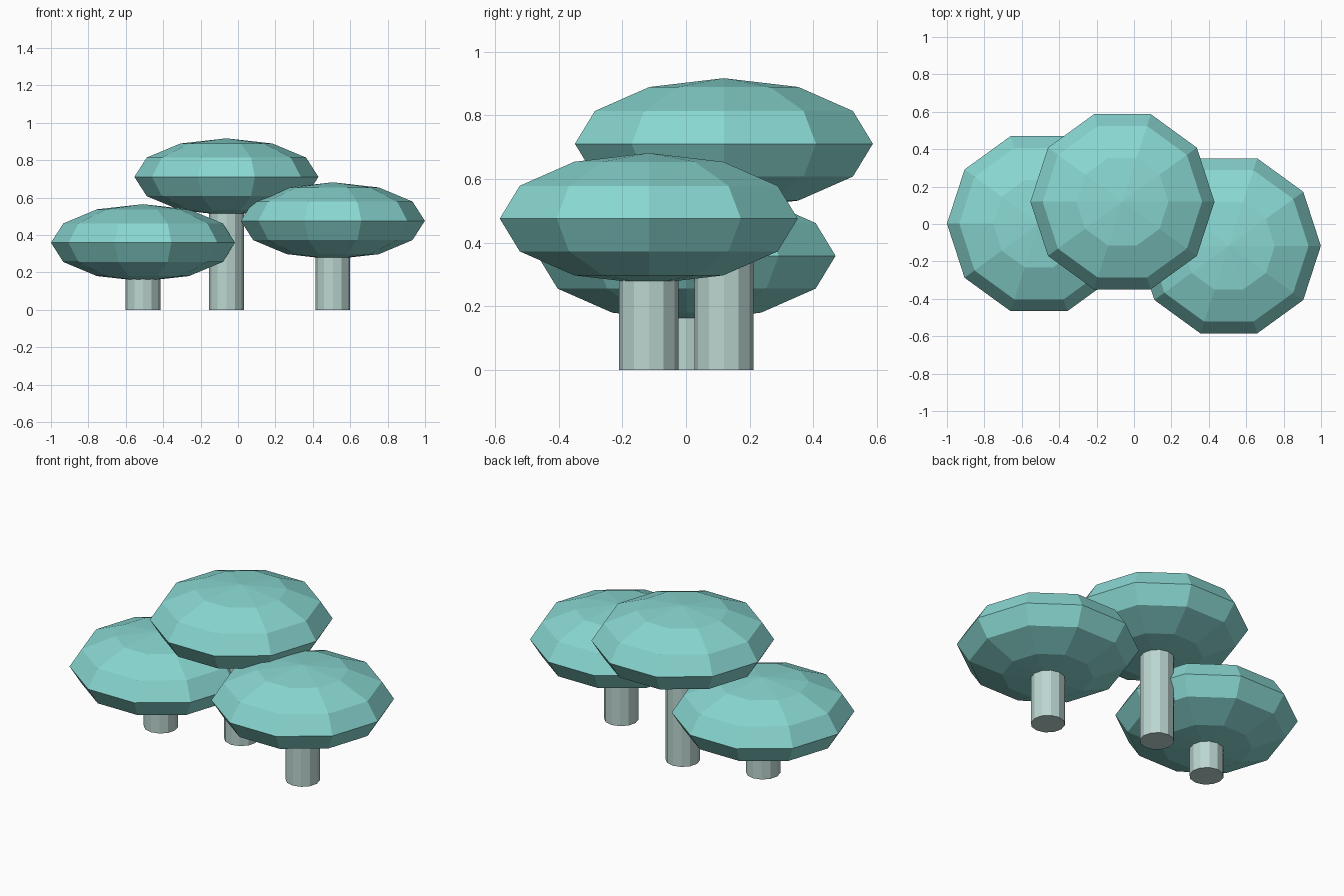
import bpy, bmesh, math

if "Cube" in bpy.data.objects:
    bpy.data.objects.remove(bpy.data.objects["Cube"])


def material(name, rgb):
    m = bpy.data.materials.new(name)
    m.diffuse_color = (*rgb, 1)
    m.use_nodes = True
    m.node_tree.nodes["Principled BSDF"].inputs["Base Color"].default_value = m.diffuse_color
    return m


leaf = material("pale teal", (0.25, 0.68, 0.64))
bark = material("grey green", (0.50, 0.67, 0.63))


def lathe(name, profile, sides, location, mat):
    """Faceted solid of revolution; zero radii become single pole points."""
    bm = bmesh.new()
    rings = []
    for r, z in profile:
        n = sides if r > 0 else 1
        rings.append([bm.verts.new((r * math.cos(math.tau * i / sides),
                                    r * math.sin(math.tau * i / sides), z))
                      for i in range(n)])
    for low, high in zip(rings, rings[1:]):
        for i in range(sides):
            j = (i + 1) % sides
            ring = [low[i % len(low)], low[j % len(low)],
                    high[j % len(high)], high[i % len(high)]]
            bm.faces.new(list(dict.fromkeys(ring)))
    for end in (rings[0], rings[-1]):
        if len(end) > 1:
            bm.faces.new(end)
    bmesh.ops.recalc_face_normals(bm, faces=bm.faces)
    mesh = bpy.data.meshes.new(name)
    bm.to_mesh(mesh)
    bm.free()
    mesh.materials.append(mat)
    obj = bpy.data.objects.new(name, mesh)
    obj.location = location
    bpy.context.collection.objects.link(obj)


# Flattened crown: six equal latitude steps
R, H = 0.492, 0.206
crown = [(0 if k in (0, 6) else R * math.sin(math.pi * k / 6),
          -H * math.cos(math.pi * k / 6)) for k in range(7)]

# Three trees: label, x, y, crown centre height
for label, x, y, z in (("left", -0.508, 0.002, 0.359),
                       ("middle", -0.062, 0.119, 0.711),
                       ("right", 0.507, -0.117, 0.476)):
    lathe(label + "_crown", crown, 10, (x, y, z), leaf)
    lathe(label + "_trunk", [(0.093, 0), (0.093, z - 0.12)], 12, (x, y, 0), bark)
